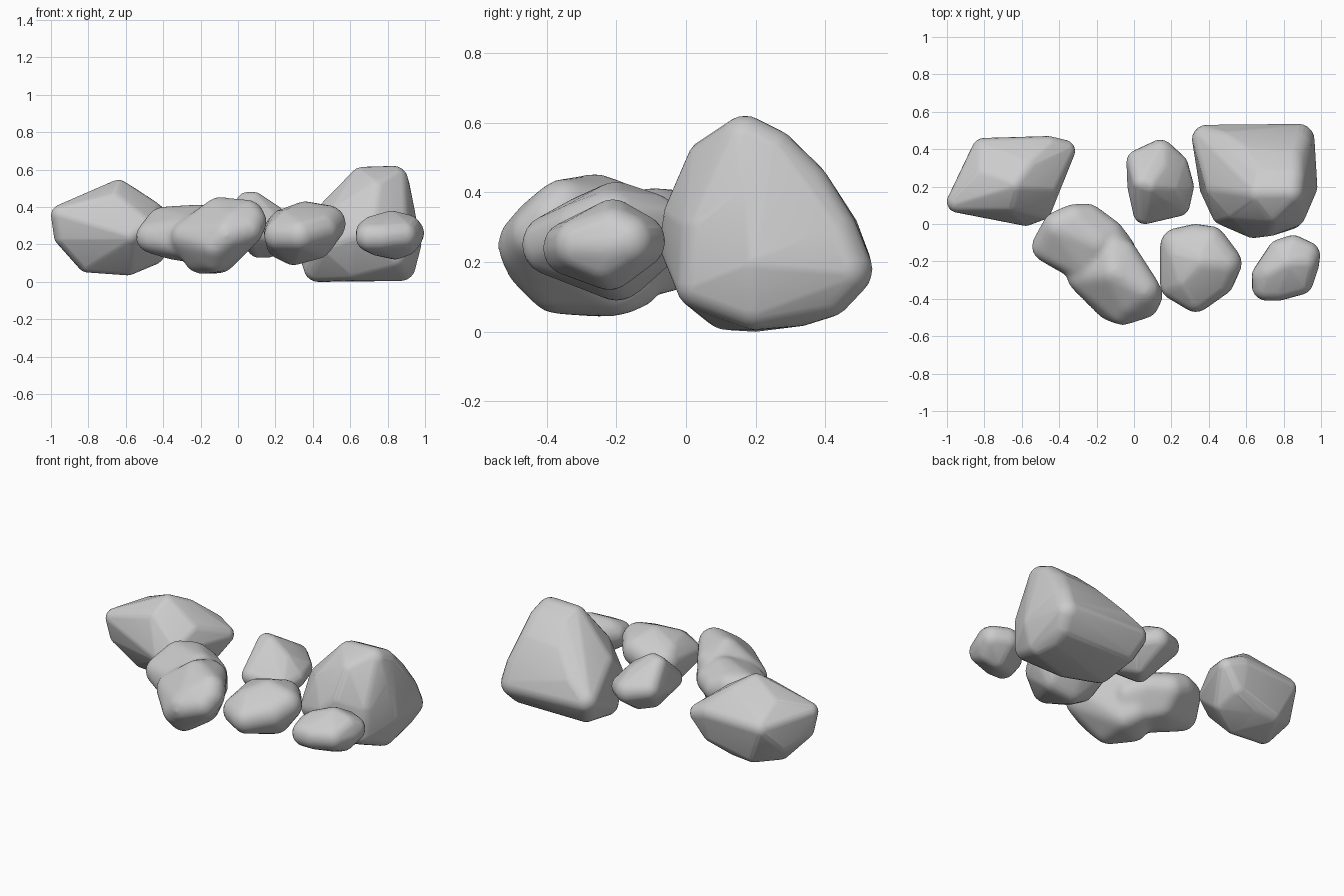
import bpy, bmesh
from mathutils import Vector

# Unit ball directions shared by every rounded corner
ball = bmesh.new()
bmesh.ops.create_icosphere(ball, subdivisions=3, radius=1)
DIRS = [v.co.copy() for v in ball.verts]
ball.free()


def rock(name, corners):
    """Rounded stone: convex hull around corner balls (x, y, z, radius)."""
    bm = bmesh.new()
    for x, y, z, r in corners:
        for d in DIRS:
            bm.verts.new(Vector((x, y, z)) + d * r)
    bmesh.ops.convex_hull(bm, input=bm.verts[:])
    loose = [v for v in bm.verts if not v.link_faces]
    bmesh.ops.delete(bm, geom=loose, context='VERTS')
    bmesh.ops.recalc_face_normals(bm, faces=bm.faces[:])
    for f in bm.faces:
        f.smooth = True
    me = bpy.data.meshes.new(name)
    bm.to_mesh(me)
    bm.free()
    ob = bpy.data.objects.new(name, me)
    bpy.context.collection.objects.link(ob)
    return ob


# Large wedge-shaped boulder, back right
rock("large_boulder", [
    (.83, .17, .54, .08), (.67, .17, .535, .08), (.74, .08, .48, .08),
    (.84, .06, .30, .08), (.90, .20, .20, .08), (.88, .45, .18, .085),
    (.87, .20, .085, .08), (.83, .05, .14, .08), (.86, .40, .12, .08),
    (.64, .005, .25, .08), (.72, .015, .33, .08), (.84, .24, .505, .08),
    (.84, .33, .41, .085), (.87, .41, .28, .085), (.86, .18, .40, .08),
    (.68, .24, .50, .08), (.62, .34, .40, .08), (.56, .20, .42, .07),
    (.50, .42, .28, .08), (.39, .45, .20, .08), (.49, .07, .20, .08),
    (.43, .20, .08, .08), (.62, .12, .09, .085), (.42, .40, .12, .08),
    (.85, .32, .095, .08), (.46, .20, .32, .08), (.56, .09, .37, .08)])

# Pointed boulder, back left
rock("left_boulder", [
    (-.94, .12, .355, .06), (-.92, .14, .25, .065), (-.80, .39, .32, .07),
    (-.46, .40, .33, .07), (-.375, .39, .30, .06), (-.64, .21, .48, .065),
    (-.47, .20, .37, .065), (-.58, .05, .25, .06), (-.50, .08, .30, .06),
    (-.80, .20, .115, .065), (-.59, .20, .10, .065), (-.46, .26, .16, .07),
    (-.57, .30, .43, .07), (-.80, .26, .40, .07), (-.66, .13, .42, .07),
    (-.46, .37, .20, .07), (-.72, .35, .14, .07), (-.85, .28, .20, .07),
    (-.60, .35, .15, .07)])

# Small peaked stone, back centre
rock("peaked_stone", [
    (.03, .33, .32, .07), (.14, .37, .30, .08), (.22, .31, .28, .07),
    (.25, .20, .27, .07), (.23, .11, .25, .07), (.06, .065, .28, .065),
    (.03, .20, .30, .065), (.05, .22, .42, .06), (.085, .21, .42, .06),
    (.19, .20, .35, .06), (.11, .18, .19, .06), (.16, .24, .19, .06),
    (.14, .29, .36, .065)])

# Round stone, front centre
rock("round_stone", [
    (.24, -.12, .27, .10), (.33, -.10, .28, .10), (.40, -.11, .30, .10),
    (.475, -.21, .31, .10), (.44, -.29, .28, .10), (.33, -.38, .25, .09),
    (.23, -.32, .25, .09), (.25, -.17, .30, .09), (.36, -.20, .33, .10),
    (.30, -.20, .19, .10), (.24, -.20, .21, .09), (.28, -.29, .30, .09),
    (.41, -.22, .22, .10)])

# Small pebble, front right
rock("pebble", [
    (.71, -.33, .24, .08), (.71, -.28, .26, .08), (.79, -.16, .27, .08),
    (.85, -.14, .26, .08), (.915, -.17, .26, .08), (.91, -.21, .25, .08),
    (.88, -.30, .25, .08), (.77, -.33, .24, .08), (.82, -.21, .30, .08),
    (.90, -.21, .28, .08), (.84, -.22, .20, .08), (.75, -.27, .22, .08),
    (.73, -.26, .275, .08), (.89, -.23, .22, .08)])

# Bent double stone, front left: two lobes melted together
bent = rock("bent_stone", [
    (-.27, -.28, .24, .09), (-.11, -.14, .32, .09), (-.06, -.16, .33, .08),
    (.068, -.38, .32, .087), (.05, -.35, .35, .09), (-.10, -.26, .365, .09),
    (.05, -.42, .28, .087), (-.06, -.45, .25, .092), (-.12, -.43, .20, .09),
    (-.20, -.25, .135, .092), (-.10, -.20, .135, .09), (-.12, -.37, .14, .09),
    (-.03, -.41, .30, .09), (-.13, -.15, .15, .085)])
lobe = rock("bent_stone_lobe", [
    (-.46, -.12, .24, .088), (-.40, -.02, .31, .093), (-.32, .015, .31, .093),
    (-.25, .018, .28, .092), (-.20, -.10, .315, .10), (-.36, -.14, .20, .08),
    (-.25, -.05, .20, .085), (-.14, -.06, .28, .09), (-.08, -.14, .25, .09),
    (-.28, -.22, .21, .09), (-.12, -.18, .17, .09), (-.24, -.23, .27, .09)])
bm = bmesh.new()
bm.from_mesh(bent.data)
bm.from_mesh(lobe.data)
bm.to_mesh(bent.data)
bm.free()
bpy.data.objects.remove(lobe, do_unlink=True)
melt = bent.modifiers.new("melt", 'REMESH')
melt.mode = 'VOXEL'
melt.voxel_size = 0.015
melt.use_smooth_shade = True
soft = bent.modifiers.new("soften", 'SMOOTH')
soft.factor = 0.5
soft.iterations = 12
